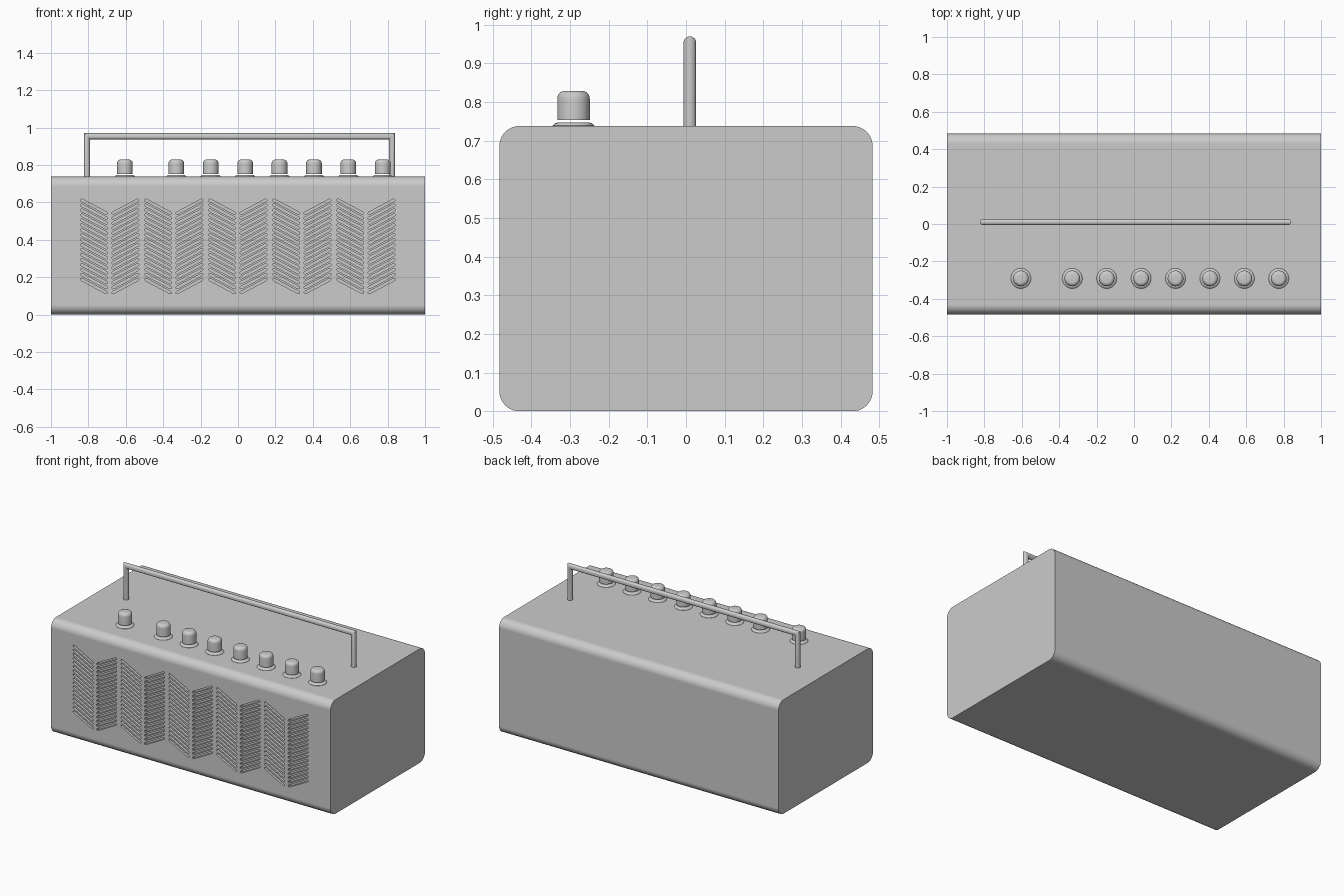
import bpy, bmesh
from math import sin, cos, pi, radians, atan2, hypot

if "Cube" in bpy.data.objects:
    bpy.data.objects.remove(bpy.data.objects["Cube"])

def finish(name, bm, angle=30):
    bmesh.ops.recalc_face_normals(bm, faces=bm.faces[:])
    me = bpy.data.meshes.new(name)
    bm.to_mesh(me)
    bm.free()
    ob = bpy.data.objects.new(name, me)
    bpy.context.collection.objects.link(ob)
    if angle:
        smooth(ob, angle)
    return ob

def smooth(ob, angle):
    bpy.ops.object.select_all(action='DESELECT')
    ob.select_set(True)
    bpy.context.view_layer.objects.active = ob
    bpy.ops.object.shade_smooth_by_angle(angle=radians(angle))

def loft(bm, rings):
    """Skin closed rings of points and cap both ends."""
    vs = [[bm.verts.new(p) for p in ring] for ring in rings]
    n = len(vs[0])
    for a, b in zip(vs, vs[1:]):
        for i in range(n):
            j = (i + 1) % n
            bm.faces.new((a[i], a[j], b[j], b[i]))
    bm.faces.new(vs[0])
    bm.faces.new(vs[-1])

def lathe(bm, x, y, profile, n=40):
    loft(bm, [[(x + r * cos(2 * pi * i / n), y + r * sin(2 * pi * i / n), z)
               for i in range(n)] for r, z in profile])

# cabinet: rounded rectangle extruded along x
HY, H, R, SEG = 0.483, 0.738, 0.052, 10
section = []
for k, (cy, cz) in enumerate([(HY - R, H - R), (R - HY, H - R), (R - HY, R), (HY - R, R)]):
    for s in range(SEG + 1):
        a = (k + s / SEG) * pi / 2
        section.append((cy + R * cos(a), cz + R * sin(a)))
bm = bmesh.new()
loft(bm, [[(x, y, z) for y, z in section] for x in (-1, 1)])
cabinet = finish("cabinet", bm, None)

# grille slots: slanted round-ended slots in ten columns, forming chevrons
ROWS, PITCH, SR, DEPTH = 17, 0.0265, 0.0065, 0.025
bm = bmesh.new()
for col in range(10):
    cx = -0.77 + col // 2 * 0.3425 + col % 2 * 0.168
    slope = -1 if col % 2 == 0 else 1
    dx, dz = 0.066, 0.035 * slope
    ang = atan2(dz, dx)
    for row in range(ROWS):
        cz = 0.153 + row * PITCH
        outline = []
        for end, start in ((1, -pi / 2), (-1, pi / 2)):
            for s in range(5):
                a = ang + start + s * pi / 4
                outline.append((cx + end * dx + SR * cos(a), cz + end * dz + SR * sin(a)))
        loft(bm, [[(x, y, z) for x, z in outline] for y in (-HY - 0.02, -HY + DEPTH)])
cutter = finish("grille_cutter", bm, None)
cutter.hide_render = True

mod = cabinet.modifiers.new("grille", 'BOOLEAN')
mod.operation = 'DIFFERENCE'
mod.solver = 'EXACT'
mod.object = cutter
bpy.context.view_layer.objects.active = cabinet
bpy.ops.object.modifier_apply(modifier="grille")
bpy.data.objects.remove(cutter)
smooth(cabinet, 25)
wn = cabinet.modifiers.new("even_shading", 'WEIGHTED_NORMAL')
wn.keep_sharp = True

# knobs: flared collar with a separate rounded cap above it
KY = -0.291
for i, x in enumerate([-0.605] + [-0.33 + 0.184 * k for k in range(7)]):
    bm = bmesh.new()
    lathe(bm, x, KY, [(0.054, 0.735), (0.054, 0.739), (0.049, 0.744), (0.042, 0.747)])
    finish(f"knob_collar_{i + 1}", bm)
    bm = bmesh.new()
    cap = [(0.042, 0.753)]
    cap += [(0.022 + 0.02 * cos(t * pi / 12), 0.809 + 0.02 * sin(t * pi / 12)) for t in range(7)]
    lathe(bm, x, KY, cap)
    finish(f"knob_cap_{i + 1}", bm)

# carrying handle: round bar with mitred corners
HR, N, TOP, XL, XR, YC = 0.0165, 24, 0.9535, -0.807, 0.823, 0.01
def ring(x, side, z, mitre):
    pts = []
    for i in range(N):
        u, v = HR * cos(2 * pi * i / N), HR * sin(2 * pi * i / N)
        pts.append((x + side * u, YC + v, z - mitre * u))
    return pts
bm = bmesh.new()
loft(bm, [ring(XL, 1, 0.725, 0), ring(XL, 1, TOP, 1), ring(XR, -1, TOP, 1), ring(XR, -1, 0.725, 0)])
finish("handle", bm, 40)
